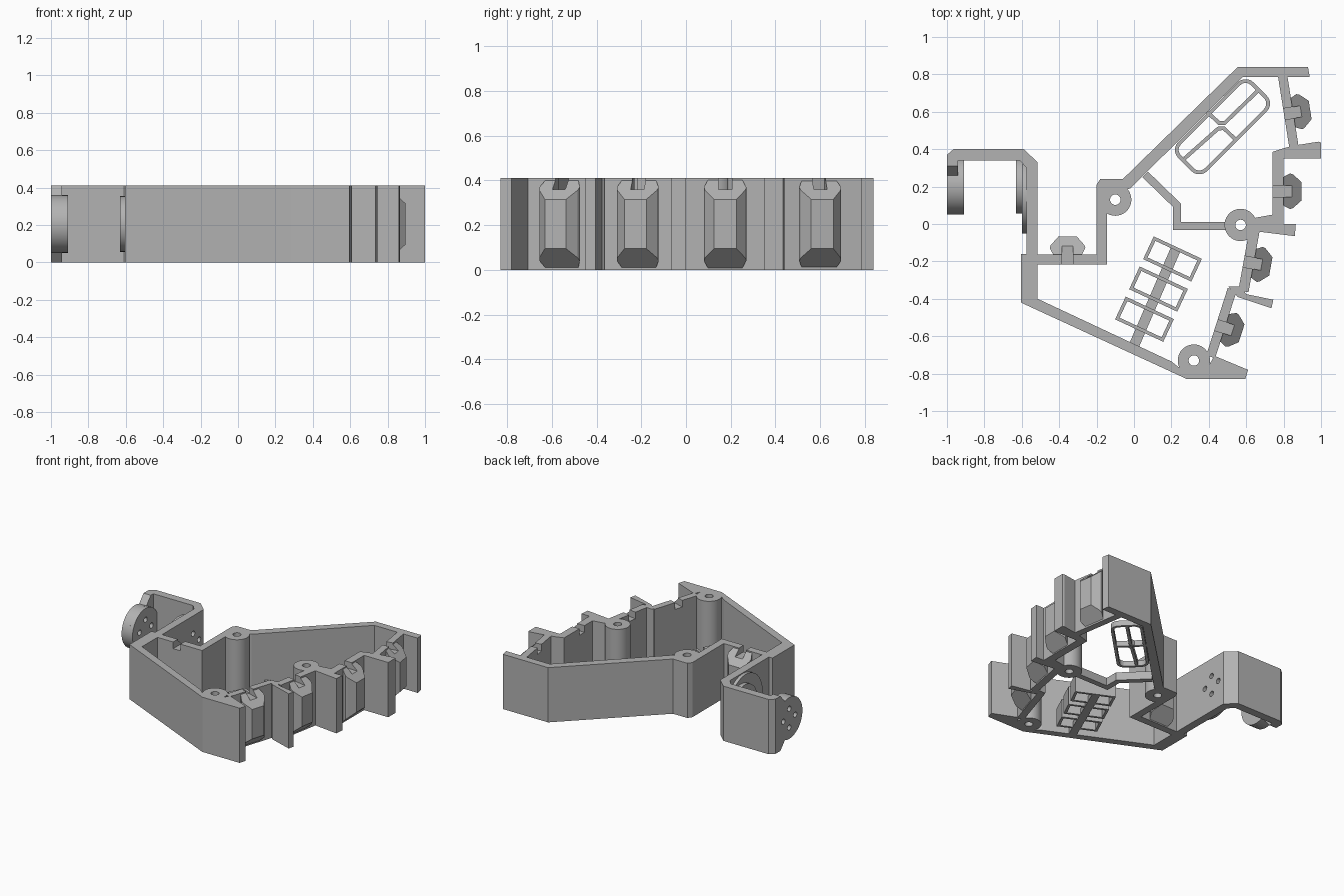
import bpy, bmesh, math
from mathutils import Vector, Matrix

cube = bpy.data.objects.get("Cube")
if cube:
    bpy.data.objects.remove(cube, do_unlink=True)

H = 0.41
MID = H / 2
grey = bpy.data.materials.new("plain grey")
grey.use_nodes = True
grey.diffuse_color = (0.45, 0.45, 0.45, 1)
grey.node_tree.nodes["Principled BSDF"].inputs["Base Color"].default_value = (0.45, 0.45, 0.45, 1)


def finish(name, bm):
    bmesh.ops.recalc_face_normals(bm, faces=bm.faces)
    mesh = bpy.data.meshes.new(name)
    bm.to_mesh(mesh)
    bm.free()
    mesh.materials.append(grey)
    ob = bpy.data.objects.new(name, mesh)
    bpy.context.collection.objects.link(ob)
    return ob


def loft(bm, low, high):
    """Solid between two matching outlines."""
    a = [bm.verts.new(p) for p in low]
    b = [bm.verts.new(p) for p in high]
    bm.faces.new(a)
    bm.faces.new(b)
    for i in range(len(a)):
        j = (i + 1) % len(a)
        bm.faces.new((a[i], a[j], b[j], b[i]))


def prism(name, pts, z0=0, z1=H):
    bm = bmesh.new()
    loft(bm, [(x, y, z0) for x, y in pts], [(x, y, z1) for x, y in pts])
    return finish(name, bm)


def prism_x(name, pts, x0, x1):
    bm = bmesh.new()
    loft(bm, [(x0, y, z) for y, z in pts], [(x1, y, z) for y, z in pts])
    return finish(name, bm)


def circle(cx, cy, r, n=32, start=0, sweep=2 * math.pi):
    return [(cx + r * math.cos(start + sweep * i / n), cy + r * math.sin(start + sweep * i / n))
            for i in range(n)]


def strip(name, pts, width, z0=0, z1=H, closed=False):
    """Mitred wall of constant width along a centre line."""
    pts = [Vector(p) for p in pts]
    n = len(pts)
    left, right = [], []
    for i, p in enumerate(pts):
        a = pts[i - 1] if i or closed else None
        b = pts[(i + 1) % n] if i < n - 1 or closed else None
        d1 = (p - a).normalized() if a else (b - p).normalized()
        d2 = (b - p).normalized() if b else d1
        n1, n2 = Vector((-d1.y, d1.x)), Vector((-d2.y, d2.x))
        m = (n1 + n2).normalized()
        m *= width / 2 / m.dot(n1)
        left.append(p + m)
        right.append(p - m)
    if not closed:
        return prism(name, [tuple(p) for p in left + right[::-1]], z0, z1)
    bm = bmesh.new()
    rings = [[bm.verts.new((p.x, p.y, z)) for p in side]
             for side, z in ((left, z0), (left, z1), (right, z1), (right, z0))]
    for k in range(4):
        r, s = rings[k], rings[(k + 1) % 4]
        for i in range(n):
            j = (i + 1) % n
            bm.faces.new((r[i], r[j], s[j], s[i]))
    return finish(name, bm)


def cut(ob, cutters):
    for c in cutters:
        mod = ob.modifiers.new("cut", "BOOLEAN")
        mod.operation, mod.solver, mod.object = "DIFFERENCE", "EXACT", c
        bpy.context.view_layer.objects.active = ob
        bpy.ops.object.modifier_apply(modifier=mod.name)


def discard(cutters):
    for c in cutters:
        bpy.data.objects.remove(c, do_unlink=True)


def smooth(ob):
    bpy.ops.object.select_all(action="DESELECT")
    ob.select_set(True)
    bpy.context.view_layer.objects.active = ob
    bpy.ops.object.shade_smooth_by_angle(angle=math.radians(30))


# Outer shell walls
prism("front_wall", [(-.605, -.16), (-.605, -.42), (.285, -.83), (.595, -.83), (.61, -.78), (.43, -.705),
                     (.38, -.79), (.27, -.79), (.2, -.735), (-.515, -.4), (-.515, -.16)])
prism("rear_wall", [(-.2, .1), (-.2, .21), (-.18, .24), (-.06, .24), (.555, .84), (.93, .84), (.94, .785),
                    (.58, .785), (-.02, .19), (-.06, .18), (-.145, .18), (-.145, .1)])
step_wall = strip("step_wall", [(-.605, -.19), (-.172, -.19), (-.172, .2)], .055)

# Zigzag side walls and the fins between them
side_walls = [
    strip("side_wall_rear", [(.795, .79), (.857, .4)], .05),
    strip("side_wall_upper", [(.77, .38), (.77, .03)], .06),
    strip("side_wall_lower", [(.645, -.03), (.585, -.36)], .055),
    strip("side_wall_front", [(.525, -.35), (.41, -.71)], .05),
]
prism("fin_rear", [(.74, .385), (.8, .405), (.86, .42), (.985, .44), (1, .435), (1, .35), (.74, .35)])
prism("fin_middle", [(.63, .03), (.74, .05), (.8, .05), (.8, 0), (.865, 0), (.86, -.065),
                     (.66, -.04), (.63, -.03)])
prism("fin_front", [(.505, -.335), (.57, -.335), (.6, -.375), (.745, -.405), (.735, -.45), (.555, -.39)])

# Faceted pads, each with a slot through pad and wall
half = [(.07, -.01), (.08, .005), (.095, .035), (.09, .05), (.05, .095)]
outline = half + [(-s, d) for s, d in reversed(half)]
mounts = [(.848, .595, 9), (.8, .175, 0), (.638, -.21, -10), (.485, -.555, -18), (-.355, -.163, 90)]
for i, ((x, y, deg), wall) in enumerate(zip(mounts, side_walls + [step_wall])):
    place = Matrix.Translation((x, y, 0)) @ Matrix.Rotation(math.radians(deg), 4, "Z")
    bm = bmesh.new()
    slope = lambda d: 0.9 * max(d, -.01) + .009
    loft(bm, [place @ Vector((d, s, slope(d))) for s, d in outline],
         [place @ Vector((d, s, H - slope(d))) for s, d in outline])
    pad = finish(f"pad_{i + 1}", bm)
    box = [place @ Vector((d, s, 0)) for d, s in ((-.1, -.03), (.05, -.03), (.05, .03), (-.1, .03))]
    slot = prism("slot_cutter", [(p.x, p.y) for p in box], .36, .5)
    cut(pad, [slot])
    cut(wall, [slot])
    discard([slot])

# Screw bosses
for name, x, y in (("boss_left", -.1, .13), ("boss_right", .57, -.005), ("boss_front", .32, -.73)):
    smooth(strip(name, circle(x, y, .057, 40), .058, closed=True))

# Hinge arm with its round hub plates
arm = prism("arm", [(-1, .34), (-1, .37), (-.965, .4), (-.59, .4), (-.515, .33), (-.515, -.17),
                    (-.575, -.17), (-.575, .3), (-.61, .34)])
HUB_Y = .205
tab_arc = circle(HUB_Y, MID, .155, 24, math.radians(70), math.radians(220)) + \
    [(HUB_Y + .155 * math.cos(math.radians(290)), MID + .155 * math.sin(math.radians(290)))]
tab = prism_x("arm_tab", [(.36, H), (.31, H)] + tab_arc + [(.31, 0), (.36, 0)], -1, -.94)
hub_outer = prism_x("hub_outer", circle(HUB_Y, MID, .155), -.945, -.91)
plate = prism_x("hub_plate", circle(.15, MID, .2), -.6, -.57)
hub_inner = prism_x("hub_inner", circle(HUB_Y, MID, .15), -.63, -.595)
holes = [prism_x("hole_cutter", circle(y, z, .02, 16), -1.1, -.4)
         for y, z in circle(HUB_Y, MID, .07, 4)]
for ob in (arm, tab, hub_outer, plate, hub_inner):
    cut(ob, holes)
    if ob is not arm:
        smooth(ob)
discard(holes)

# Low inner divider and floor rib
strip("divider", [(.06, .265), (.23, .1), (.23, -.01), (.5, -.01)], .042, 0, .06)
strip("floor_rib", [(0, -.65), (.225, -.13)], .055, 0, .04)

# Three box frames on the rib
turn = Matrix.Rotation(math.radians(-25), 2)
for i in range(3):
    centre = Vector((.206 - .075 * i, -.187 - .161 * i))
    corners = [centre + turn @ Vector(c) for c in ((-.133, -.058), (.133, -.058), (.133, .058), (-.133, .058))]
    strip(f"box_frame_{i + 1}", corners, .018, 0, .14, True)

# Rounded floor grille with two bent bars
turn = Matrix.Rotation(math.radians(45), 2)
loop = []
for k, (sx, sy) in enumerate(((1, 1), (-1, 1), (-1, -1), (1, -1))):
    loop += circle(sx * .225, sy * .05, .05, 6, k * math.pi / 2, math.pi / 2 * 1.2)
loop = [Vector((.473, .52)) + turn @ Vector(p) for p in loop]
strip("grille_frame", loop, .02, 0, .04, True)
strip("grille_bar_front", [(.27, .35), (.45, .51), (.48, .512), (.55, .445)], .02, 0, .04)
strip("grille_bar_rear", [(.39, .6), (.455, .54), (.485, .54), (.67, .72)], .02, 0, .04)
